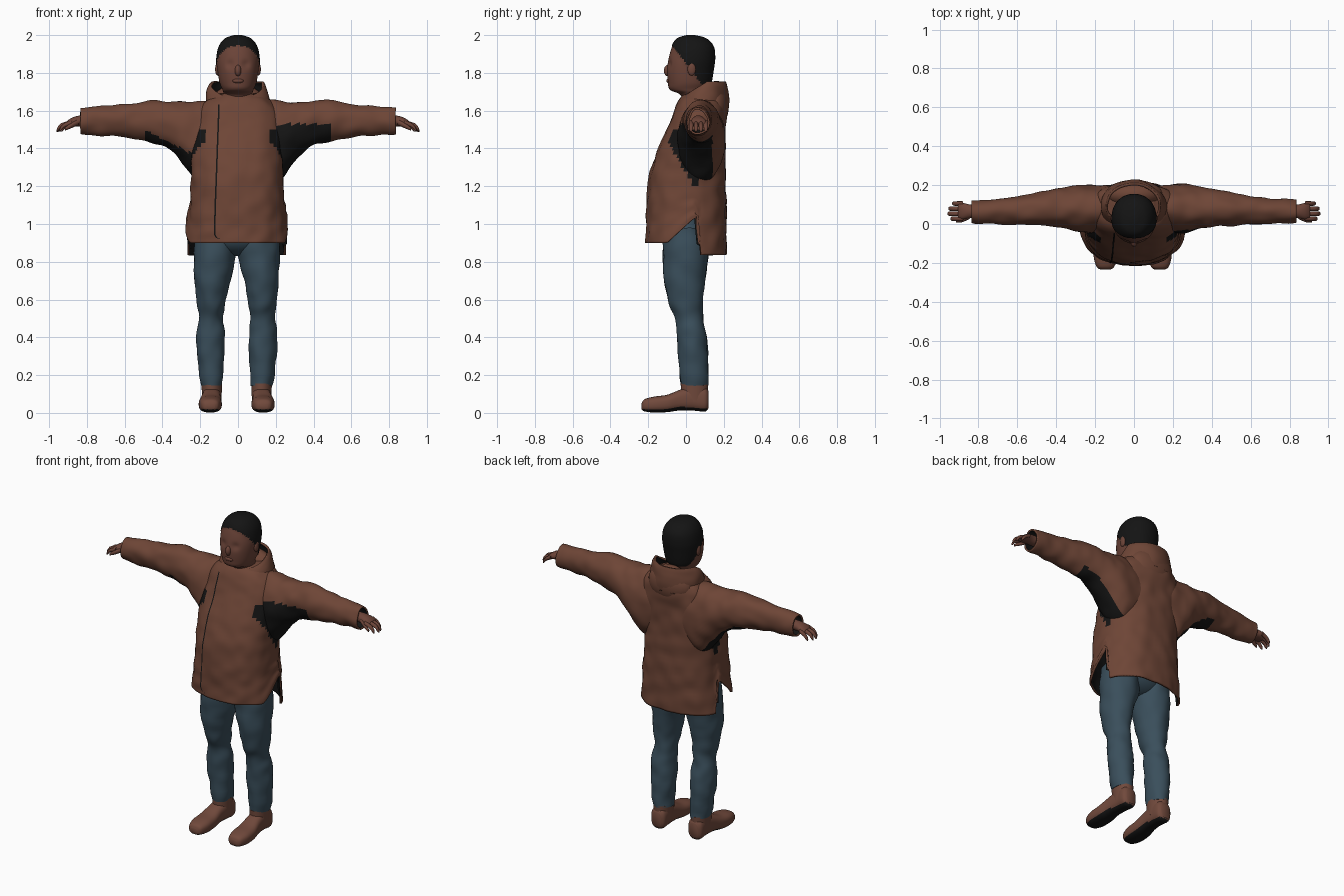
import bpy, bmesh, math
from mathutils import Vector, Matrix, noise

if "Cube" in bpy.data.objects:
    bpy.data.objects.remove(bpy.data.objects["Cube"], do_unlink=True)


def material(name, rgb):
    m = bpy.data.materials.new(name)
    m.use_nodes = True
    m.diffuse_color = (*rgb, 1)
    m.node_tree.nodes["Principled BSDF"].inputs["Base Color"].default_value = (*rgb, 1)
    return m


COAT = material("coat brown", (0.155, 0.06, 0.037))
SKIN = material("skin brown", (0.15, 0.058, 0.04))
SHOE = material("shoe brown", (0.165, 0.067, 0.045))
DENIM = material("denim blue", (0.042, 0.077, 0.105))
DARK = material("near black", (0.007, 0.007, 0.007))


def finish(name, bm, mats, rule=None, lining=0.0):
    """Turn a bmesh into a smooth object, colour faces by rule, add a dark lining."""
    bmesh.ops.recalc_face_normals(bm, faces=bm.faces[:])
    for f in bm.faces:
        f.smooth = True
        if rule:
            f.material_index = int(rule(f.calc_center_median(), f.normal))
    mesh = bpy.data.meshes.new(name)
    bm.to_mesh(mesh)
    bm.free()
    for m in mats:
        mesh.materials.append(m)
    mesh.set_sharp_from_angle(angle=math.radians(60))
    ob = bpy.data.objects.new(name, mesh)
    bpy.context.collection.objects.link(ob)
    if lining:
        mod = ob.modifiers.new("lining", "SOLIDIFY")
        mod.thickness = lining
        mod.offset = -1
        mod.material_offset = 1
    return ob


def spline(rows, sub):
    """Smooth rows of numbers into a denser list."""
    p = [Vector(r) for r in rows]
    p = [p[0]] + p + [p[-1]]
    out = []
    for i in range(1, len(p) - 2):
        a, b, c, d = p[i - 1:i + 3]
        for k in range(sub):
            t = k / sub
            out.append(b + (c - a) * (t / 2) + (a * 2 - b * 5 + c * 4 - d) * (t * t / 2)
                       + (b * 3 - a - c * 3 + d) * (t ** 3 / 2))
    return out + [p[-1]]


def loft(name, axis, rows, mats, seg=32, sub=5, power=2.0, caps=(1, 1),
         wrinkle=0.0, shape=None, rule=None, lining=0.0):
    """Skin rows of (position, centre a, centre b, radius a, radius b)."""
    bm = bmesh.new()
    rings = []
    for t, ca, cb, ra, rb in spline(rows, sub):
        ring = []
        for k in range(seg):
            ang = math.tau * k / seg
            c, s = math.cos(ang), math.sin(ang)
            a = ca + ra * math.copysign(abs(c) ** (2 / power), c)
            b = cb + rb * math.copysign(abs(s) ** (2 / power), s)
            ring.append(bm.verts.new({"x": (t, a, b), "y": (a, t, b), "z": (a, b, t)}[axis]))
        rings.append(ring)
    for r, q in zip(rings, rings[1:]):
        for k in range(seg):
            j = (k + 1) % seg
            bm.faces.new((r[k], r[j], q[j], q[k]))
    for use, ring in zip(caps, (rings[0], rings[-1])):
        if use:
            bm.faces.new(ring)
    bmesh.ops.recalc_face_normals(bm, faces=bm.faces[:])
    bm.normal_update()
    for v in bm.verts:
        n = v.normal.copy()
        if wrinkle:
            v.co += n * wrinkle * noise.noise(v.co * 13)
        if shape:
            shape(v, n)
    return finish(name, bm, mats, rule, lining)


def ball(name, centre, radii, mat):
    bm = bmesh.new()
    bmesh.ops.create_uvsphere(bm, u_segments=24, v_segments=16, radius=1,
                              matrix=Matrix.Translation(centre) @ Matrix.Diagonal((*radii, 1)))
    return finish(name, bm, [mat])


# Coat body: raised at the side vents, longer behind
def hem(v, n):
    y = v.co.y
    edge = 0.835 if y > 0.065 else 0.9 + 0.13 * min(1, max(0, (y + 0.1) / 0.14))
    if v.co.z < 1.15:
        v.co.z = 1.15 - (1.15 - v.co.z) * (1.15 - edge) / 0.3


def side_patch(c, n):
    return abs(c.x) > 0.17 and c.z < 1.5 and abs(c.y - 0.05) < (c.z - 1.19) * 0.6


coat = loft("coat_body", "z", [
    (0.85, -0.005, 0, 0.272, 0.213), (1.0, -0.005, 0.003, 0.256, 0.212),
    (1.2, -0.005, 0.005, 0.245, 0.207), (1.35, -0.005, 0.02, 0.242, 0.187),
    (1.5, 0, 0.055, 0.24, 0.155), (1.6, 0, 0.075, 0.215, 0.14),
    (1.66, 0, 0.08, 0.16, 0.12), (1.69, 0, 0.08, 0.1, 0.09)], [COAT, DARK],
    seg=80, sub=8, power=2.4, caps=(0, 1), wrinkle=0.009, shape=hem,
    rule=side_patch, lining=0.012)

# Front closing line laid on the coat
bm = bmesh.new()
line = [(bm.verts.new((x - 0.004, -0.4, z)), bm.verts.new((x + 0.004, -0.4, z)))
        for x, z in spline([(-0.1, 1.63), (-0.112, 1.3), (-0.122, 1.0),
                            (-0.118, 0.935), (-0.09, 0.92)], 12)]
for a, b in zip(line, line[1:]):
    bm.faces.new((a[0], b[0], b[1], a[1]))
seam = finish("coat_closing_line", bm, [DARK])
wrap = seam.modifiers.new("wrap", "SHRINKWRAP")
wrap.target = coat
wrap.wrap_method = "PROJECT"
wrap.use_project_y = True
wrap.wrap_mode = "ABOVE_SURFACE"
wrap.offset = 0.003


# Hood: sloping collar with a folded bag behind
def slope(v, n):
    v.co.z = 1.6 + (v.co.z - 1.6) * min(1, max(0.35, 0.35 + (v.co.y + 0.05) * 4))


loft("hood_collar", "z", [
    (1.6, 0, 0.085, 0.172, 0.14), (1.68, -0.003, 0.088, 0.168, 0.138),
    (1.73, -0.003, 0.092, 0.156, 0.13), (1.755, -0.003, 0.095, 0.14, 0.12)],
    [COAT, DARK], seg=48, caps=(0, 0), wrinkle=0.008, shape=slope, lining=0.014)
ball("hood_bag", (0, 0.152, 1.625), (0.15, 0.075, 0.115), COAT)

# Head with a hair cap
def above_hairline(c):
    return c.z > max(1.73, 1.94 - 1.3 * (c.y + 0.07))


def sculpt(v, n):
    for s in (-1, 1):
        d = (v.co - Vector((s * 0.042, -0.09, 1.845))).length
        v.co.y += 0.01 * math.exp(-(d / 0.022) ** 2)
    if above_hairline(v.co):
        v.co += n * 0.004


loft("head", "z", [
    (1.6, 0, 0.06, 0.07, 0.07), (1.68, 0, 0.048, 0.074, 0.075),
    (1.71, 0, 0.016, 0.082, 0.1), (1.75, 0, 0.018, 0.098, 0.114),
    (1.82, 0, 0.022, 0.109, 0.122), (1.88, 0, 0.03, 0.111, 0.121),
    (1.94, 0, 0.035, 0.098, 0.108), (1.98, 0, 0.03, 0.066, 0.075),
    (1.996, 0, 0.025, 0.02, 0.022)], [SKIN, DARK], seg=64, sub=8, power=2.15,
    shape=sculpt, rule=lambda c, n: above_hairline(c))
ball("nose", (0, -0.096, 1.812), (0.017, 0.021, 0.03), SKIN)
ball("lips", (0, -0.09, 1.758), (0.03, 0.014, 0.013), SKIN)

# Paired parts
for s, side in ((-1, "right"), (1, "left")):
    ball(side + "_ear", (s * 0.109, 0.03, 1.82), (0.012, 0.022, 0.034), SKIN)

    def armpit(c, n):
        x = abs(c.x)
        limit = 1.53 if s > 0 else 1.49 - (0.48 - x) * 0.5
        return x < 0.5 and c.z < limit and c.y < 0.14

    loft(side + "_sleeve", "x", [(s * r[0], *r[1:]) for r in (
        (0.1, 0.085, 1.45, 0.11, 0.2), (0.2, 0.08, 1.435, 0.125, 0.22),
        (0.28, 0.08, 1.475, 0.12, 0.17), (0.36, 0.083, 1.52, 0.104, 0.126),
        (0.46, 0.08, 1.543, 0.09, 0.11), (0.6, 0.07, 1.547, 0.073, 0.088),
        (0.74, 0.065, 1.547, 0.064, 0.077), (0.835, 0.065, 1.545, 0.058, 0.068))],
        [COAT, DARK], seg=48, sub=8, caps=(1, 0), wrinkle=0.009, rule=armpit, lining=0.01)

    # Hand
    loft(side + "_palm", "x", [(s * r[0], *r[1:]) for r in (
        (0.78, 0.065, 1.545, 0.033, 0.03), (0.84, 0.065, 1.545, 0.035, 0.029),
        (0.88, 0.066, 1.54, 0.042, 0.022), (0.905, 0.066, 1.53, 0.038, 0.015))], [SKIN], seg=20)
    for i, reach in enumerate((0.935, 0.955, 0.96, 0.945)):
        y = 0.105 - 0.026 * i
        loft(f"{side}_finger_{i + 1}", "x", [
            (s * 0.88, y, 1.537, 0.012, 0.013), (s * (reach - 0.025), y, 1.522, 0.012, 0.012),
            (s * (reach - 0.006), y, 1.502, 0.01, 0.012), (s * reach, y, 1.494, 0.004, 0.006)],
            [SKIN], seg=12, sub=3)
    loft(side + "_thumb", "x", [
        (s * 0.845, 0.04, 1.54, 0.014, 0.016), (s * 0.885, 0.022, 1.52, 0.013, 0.014),
        (s * 0.915, 0.014, 1.503, 0.006, 0.008)], [SKIN], seg=12)

    # Trouser leg
    shift = -0.007
    loft(side + "_trouser_leg", "z", [(r[0], s * r[1] + shift, *r[2:]) for r in (
        (0.145, 0.132, 0.045, 0.056, 0.074), (0.3, 0.138, 0.037, 0.073, 0.078),
        (0.42, 0.138, 0.027, 0.073, 0.079), (0.5, 0.134, 0.016, 0.064, 0.074),
        (0.58, 0.135, 0, 0.074, 0.088), (0.7, 0.13, -0.006, 0.093, 0.107),
        (0.85, 0.115, 0, 0.112, 0.12), (0.98, 0.112, 0, 0.108, 0.12))],
        [DENIM], seg=36, sub=6, wrinkle=0.009)

    # Shoe with dark sole
    loft(side + "_shoe", "y", [(r[0], s * r[1] + shift, *r[2:]) for r in (
        (-0.235, 0.14, 0.034, 0.024, 0.016), (-0.22, 0.14, 0.04, 0.045, 0.032),
        (-0.17, 0.14, 0.044, 0.06, 0.042), (-0.1, 0.139, 0.05, 0.06, 0.046),
        (-0.03, 0.135, 0.068, 0.052, 0.055), (0.04, 0.131, 0.078, 0.05, 0.066),
        (0.1, 0.131, 0.073, 0.049, 0.066), (0.12, 0.131, 0.07, 0.032, 0.045))],
        [SHOE, DARK], sub=6, power=2.6,
        rule=lambda c, n: n.z < -0.55 and c.z < 0.04)
    loft(side + "_shoe_ankle", "z", [
        (0.06, s * 0.131 + shift, 0.045, 0.05, 0.07),
        (0.155, s * 0.132 + shift, 0.045, 0.055, 0.073)], [SHOE])

# Trouser seat hidden under the coat
ball("trouser_seat", (-0.005, 0, 0.94), (0.2, 0.13, 0.11), DENIM)
